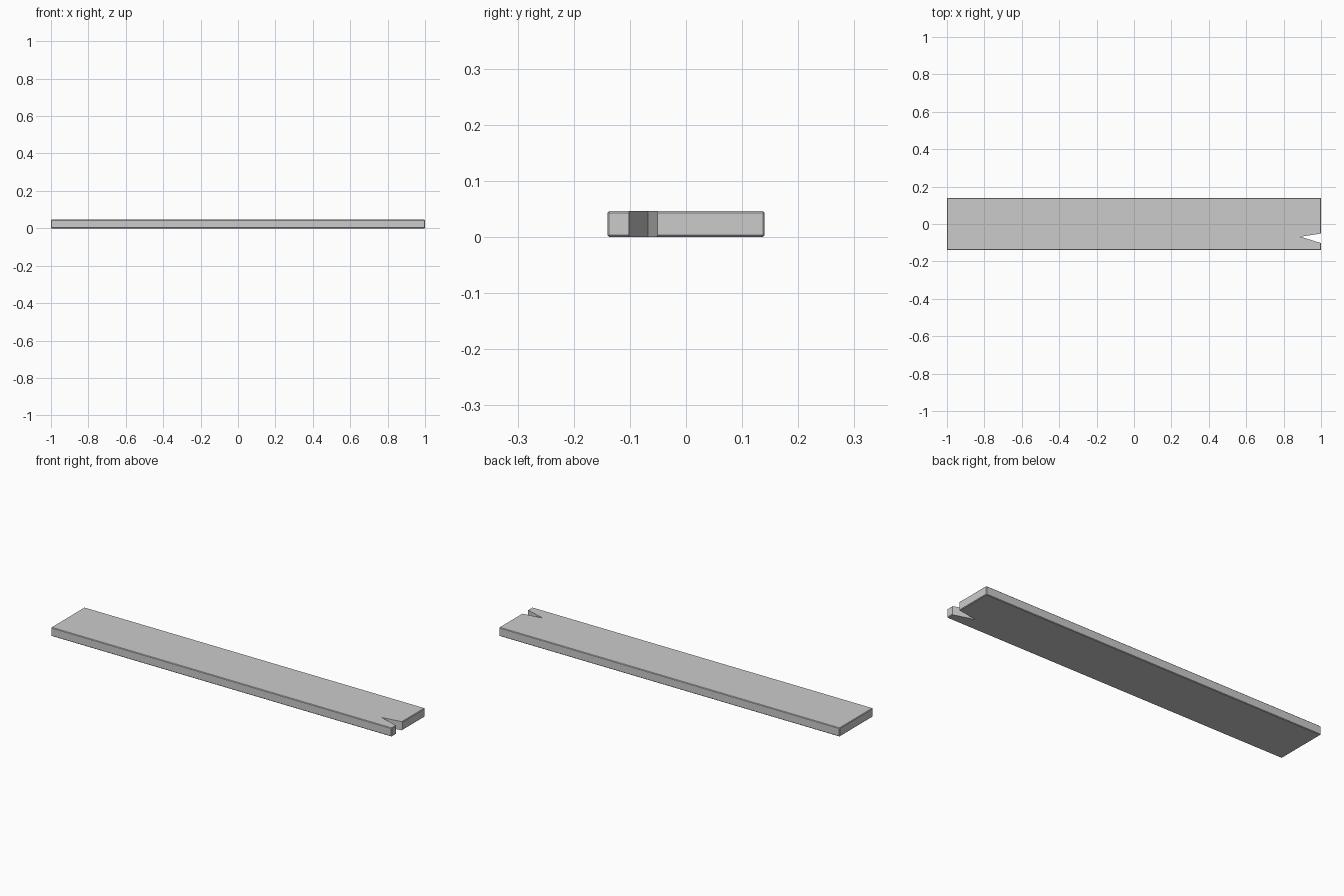
import bpy, bmesh

if "Cube" in bpy.data.objects:
    bpy.data.objects.remove(bpy.data.objects["Cube"])

L, W, H = 2.0, 0.28, 0.046

# Plank: box with finely eased edges
bm = bmesh.new()
bmesh.ops.create_cube(bm, size=1.0)
for v in bm.verts:
    v.co = (v.co.x * L, v.co.y * W, (v.co.z + 0.5) * H)
bmesh.ops.bevel(bm, geom=bm.edges[:], offset=0.003, segments=1, affect='EDGES')
mesh = bpy.data.meshes.new("plank")
bm.to_mesh(mesh)
bm.free()
plank = bpy.data.objects.new("plank", mesh)
bpy.context.collection.objects.link(plank)

# Split at the right end: wedge-shaped cutter
profile = [(0.89, -0.068), (1.0, -0.102), (1.1, -0.133), (1.1, -0.036), (1.0, -0.051)]
bm = bmesh.new()
face = bm.faces.new([bm.verts.new((x, y, -0.1)) for x, y in profile])
ext = bmesh.ops.extrude_face_region(bm, geom=[face])
top = [g for g in ext["geom"] if isinstance(g, bmesh.types.BMVert)]
bmesh.ops.translate(bm, verts=top, vec=(0, 0, 0.3))
bmesh.ops.recalc_face_normals(bm, faces=bm.faces[:])
mesh = bpy.data.meshes.new("split_cutter")
bm.to_mesh(mesh)
bm.free()
cutter = bpy.data.objects.new("split_cutter", mesh)
bpy.context.collection.objects.link(cutter)
cutter.hide_render = True
cutter.hide_viewport = True

cut = plank.modifiers.new("split", 'BOOLEAN')
cut.operation = 'DIFFERENCE'
cut.solver = 'EXACT'
cut.object = cutter
